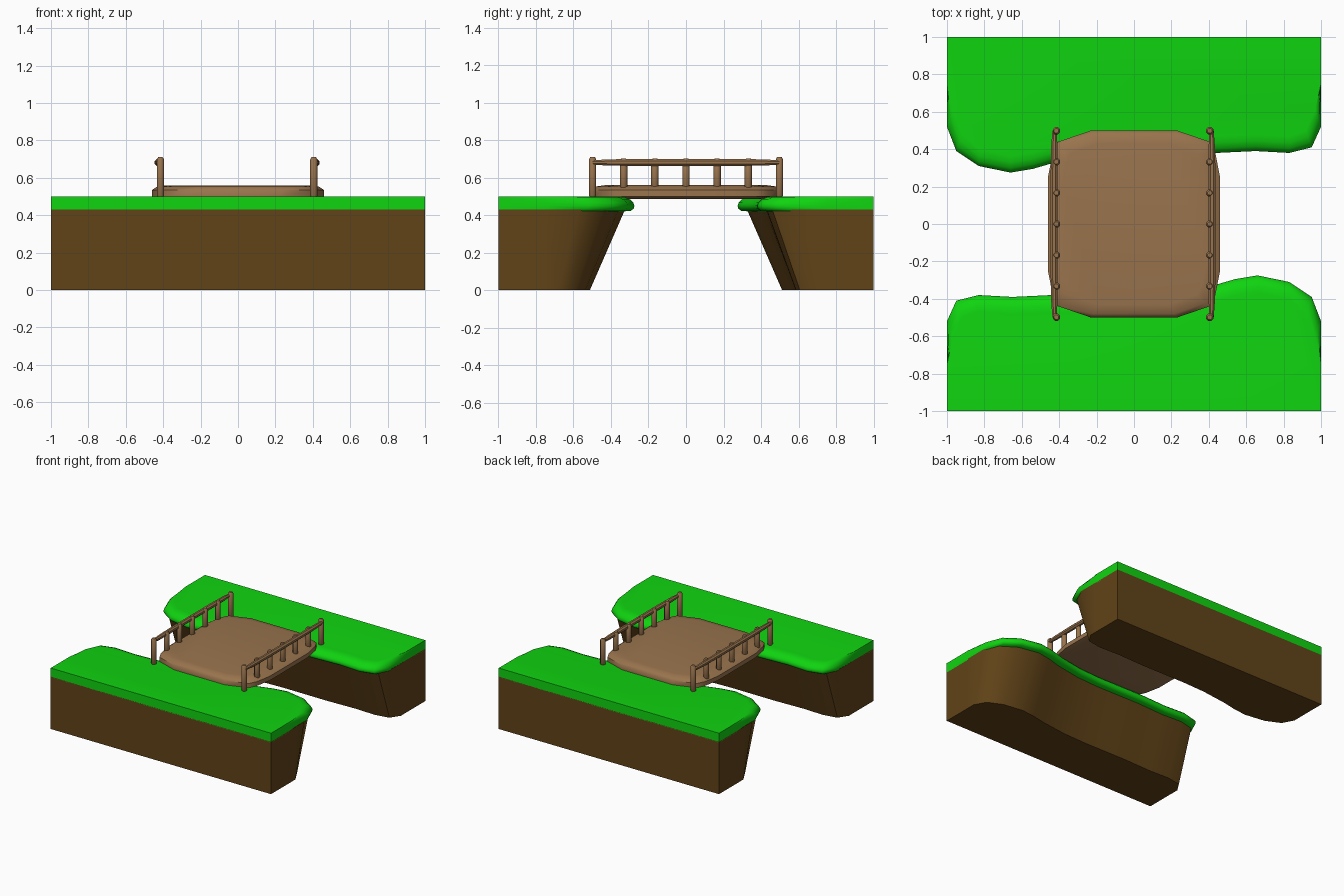
import bpy, bmesh, math
from mathutils import Vector

if "Cube" in bpy.data.objects:
    bpy.data.objects.remove(bpy.data.objects["Cube"])


def material(name, rgb):
    m = bpy.data.materials.new(name)
    m.diffuse_color = (*rgb, 1)
    m.use_nodes = True
    m.node_tree.nodes["Principled BSDF"].inputs["Base Color"].default_value = m.diffuse_color
    return m


GRASS = material("grass", (0.005, 0.66, 0.005))
DIRT = material("dirt", (0.12, 0.057, 0.009))
WOOD = material("wood", (0.32, 0.175, 0.075))


def loft(name, rings, mat, angle=40):
    """Closed solid through equal-length rings of points."""
    bm = bmesh.new()
    loops = [[bm.verts.new(p) for p in r] for r in rings]
    n = len(loops[0])
    for a, b in zip(loops, loops[1:]):
        for i in range(n):
            j = (i + 1) % n
            bm.faces.new((a[i], a[j], b[j], b[i]))
    bm.faces.new(loops[0][::-1])
    bm.faces.new(loops[-1])
    bmesh.ops.recalc_face_normals(bm, faces=bm.faces)
    me = bpy.data.meshes.new(name)
    bm.to_mesh(me)
    bm.free()
    me.materials.append(mat)
    ob = bpy.data.objects.new(name, me)
    bpy.context.collection.objects.link(ob)
    bpy.ops.object.select_all(action='DESELECT')
    ob.select_set(True)
    bpy.context.view_layer.objects.active = ob
    bpy.ops.object.shade_smooth_by_angle(angle=math.radians(angle))
    return ob


# River edge of the front bank, seen from above
SHORE = [(-1, -0.52), (-0.95, -0.41), (-0.83, -0.38), (-0.65, -0.39),
         (-0.4, -0.378), (-0.2, -0.38), (0, -0.382), (0.2, -0.37),
         (0.42, -0.33), (0.54, -0.295), (0.66, -0.275), (0.83, -0.31),
         (0.95, -0.39), (1, -0.52)]


def bank_ring(z, side, move):
    """Bank outline at height z; side is -1 front, 1 back (half turn)."""
    pts = [(-1, -1), (-1, -0.75)] + [move(x, y) for x, y in SHORE]
    pts += [(1, -0.75), (1, -1)]
    return [(-side * x, -side * y, z) for x, y in pts]


def inset(d):
    return lambda x, y: (x - math.copysign(0.35 * d, x) if abs(x) > 0.9 else x, y - d)


# Banks: sloping earth with an overhanging rounded grass layer
for side, label in ((-1, "front"), (1, "back")):
    loft(label + "_bank_earth", [
        bank_ring(0, side, lambda x, y: (x, 0.7 * y - 0.32)),
        bank_ring(0.43, side, lambda x, y: (x, y - 0.05))], DIRT)
    loft(label + "_bank_grass", [
        bank_ring(z, side, inset(d)) for z, d in
        ((0.42, 0.06), (0.423, 0.02), (0.435, 0.004), (0.45, 0),
         (0.467, 0.006), (0.485, 0.025), (0.497, 0.055), (0.5, 0.09))], GRASS, 60)

# Deck: bulging slab with clipped corners
QUARTER = [(0.46, 0.25), (0.435, 0.38), (0.405, 0.44), (0.23, 0.5)]
PLAN = (QUARTER + [(-x, y) for x, y in QUARTER[::-1]]
        + [(-x, -y) for x, y in QUARTER] + [(x, -y) for x, y in QUARTER[::-1]])
loft("bridge_deck", [
    [(x * s, y * t, z) for x, y in PLAN] for z, s, t in
    ((0.485, 0.88, 0.86), (0.5, 1, 1), (0.535, 1, 1), (0.553, 0.94, 0.96),
     (0.56, 0.83, 0.86))], WOOD, 50)


def circle(r, n=8):
    return [(r * math.cos(math.tau * (i + 0.5) / n),
             r * math.sin(math.tau * (i + 0.5) / n)) for i in range(n)]


# Railings: seven posts and one tapered handrail per side
for side, label in ((-1, "left"), (1, "right")):
    px, rx = side * 0.41 - 0.005, side * 0.425 - 0.005
    for i in range(7):
        y = (i - 3) * 0.166
        end = i in (0, 6)
        bottom, top = (0.495, 0.71) if end else (0.53, 0.703)
        levels = ((bottom, 0.014), (bottom + 0.01, 0.021),
                  (top - 0.012, 0.021), (top, 0.013))
        loft(f"{label}_post_{i + 1}",
             [[(px + u, y + v, z) for u, v in circle(r)] for z, r in levels], WOOD)
    levels = ((-0.5, 0.012), (-0.42, 0.018), (-0.25, 0.02),
              (0.25, 0.02), (0.42, 0.018), (0.5, 0.012))
    loft(label + "_handrail",
         [[(rx - side * 0.25 * abs(y) * 0.04 + u, y, 0.681 + v) for u, v in circle(r)]
          for y, r in levels], WOOD)
